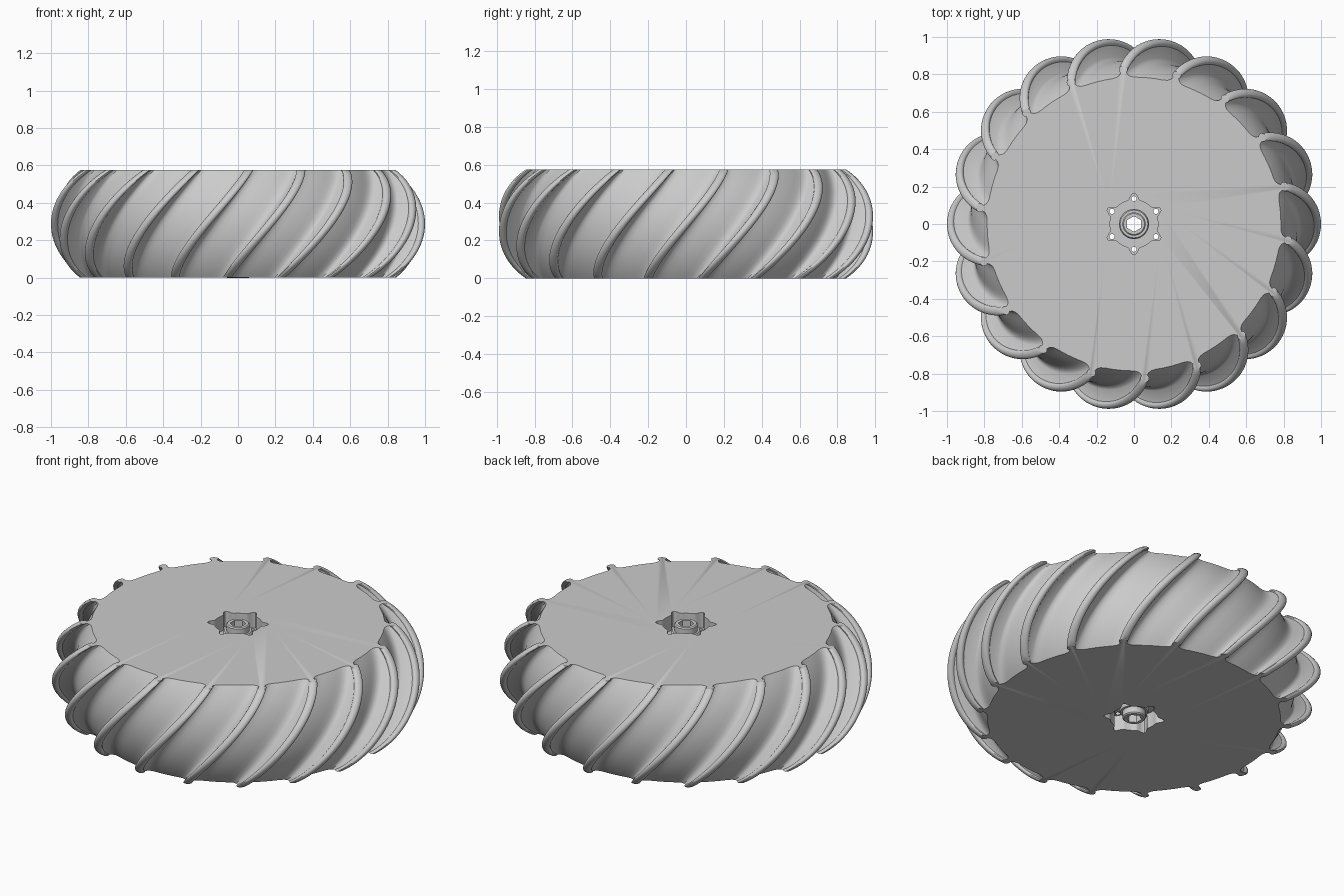
import bpy, bmesh
from math import sin, cos, pi, sqrt, radians

HEIGHT = 0.575
RIBS = 18
TWIST = radians(28)
LEVELS = 32
PITCH = 2 * pi / RIBS
LEAN = 1.24          # widening of a slanted rib in a level slice

old = bpy.data.objects.get("Cube")
if old:
    bpy.data.objects.remove(old, do_unlink=True)

grey = bpy.data.materials.new("plain grey")
grey.use_nodes = True
colour = (0.6, 0.6, 0.6, 1)
grey.diffuse_color = colour
grey.node_tree.nodes["Principled BSDF"].inputs["Base Color"].default_value = colour


def skin(name, rings):
    """Closed solid from stacked rings of points, with flat end caps."""
    bm = bmesh.new()
    loops = [[bm.verts.new(p) for p in ring] for ring in rings]
    n = len(loops[0])
    for low, high in zip(loops, loops[1:]):
        for i in range(n):
            j = (i + 1) % n
            bm.faces.new((low[i], low[j], high[j], high[i]))
    bm.faces.new(loops[0][::-1])
    bm.faces.new(loops[-1])
    mesh = bpy.data.meshes.new(name)
    bm.to_mesh(mesh)
    bm.free()
    mesh.materials.append(grey)
    ob = bpy.data.objects.new(name, mesh)
    bpy.context.collection.objects.link(ob)
    return ob


def prism(name, outline, z0, z1):
    return skin(name, [[(x, y, z) for x, y in outline] for z in (z0, z1)])


def circle(r, n, cx=0, cy=0, turn=0):
    return [(cx + r * cos(turn + 2 * pi * i / n), cy + r * sin(turn + 2 * pi * i / n))
            for i in range(n)]


def activate(ob):
    bpy.ops.object.select_all(action='DESELECT')
    ob.select_set(True)
    bpy.context.view_layer.objects.active = ob


def cut(ob, cutter):
    mod = ob.modifiers.new("cut", 'BOOLEAN')
    mod.operation = 'DIFFERENCE'
    mod.solver = 'EXACT'
    mod.object = cutter
    activate(ob)
    bpy.ops.object.modifier_apply(modifier=mod.name)
    bpy.data.objects.remove(cutter, do_unlink=True)


def barrel(end, mid, z):
    """Radius at height z on a circular arc bulging from end to mid."""
    half, rise = HEIGHT / 2, mid - end
    r = (half * half + rise * rise) / (2 * rise)
    return mid - r + sqrt(r * r - (z - half) ** 2)


def rib_section(h):
    """Rib slice (sideways, outward): filleted foot, thin web, round bead."""
    web, bead = 0.013, 0.02
    foot = [(0.055, 0), (0.034, 0.004), (0.021, 0.013), (0.015, 0.024), (web, h - 0.036)]
    turns = [radians(-40 + 260 * i / 12) for i in range(13)]
    head = [(bead * cos(a), h - bead + bead * sin(a)) for a in turns]
    return foot + head + [(-x, y) for x, y in reversed(foot)]


# Wheel body with slanted ribs, as one skin
rings = []
for k in range(LEVELS + 1):
    z = HEIGHT * k / LEVELS
    body = barrel(0.785, 0.875, z)
    section = rib_section(barrel(0.848, 1.0, z) - body)
    section.reverse()
    shift = TWIST * (k / LEVELS - 0.5)
    ring = []
    for rib in range(RIBS):
        base = rib * PITCH + shift
        slots = [(x * LEAN / 0.87, body + y) for x, y in section]
        first, last = slots[0][0] + PITCH, slots[-1][0]
        slots += [(last + (first - last) * i / 5, body) for i in range(1, 5)]
        ring += [(r * cos(base + a), r * sin(base + a), z) for a, r in slots]
    rings.append(ring)
wheel = skin("ribbed_wheel", rings)

# Six-lobed pocket through the middle
def lobed(grow):
    pts = []
    for i in range(96):
        a = 2 * pi * i / 96
        r = grow + 0.128 + 0.037 * max(0, -cos(6 * a)) ** 2
        pts.append((r * cos(a), r * sin(a)))
    return pts

cut(wheel, prism("pocket_cutter", lobed(0), -0.1, HEIGHT + 0.1))

# Recessed flange with six bolt holes
flange = prism("hub_flange", lobed(0.002), 0.09, HEIGHT - 0.09)
for i in range(6):
    a = radians(30 + 60 * i)
    hole = circle(0.014, 20, 0.135 * cos(a), 0.135 * sin(a))
    cut(flange, prism("bolt_cutter", hole, -0.1, HEIGHT + 0.1))

# Stepped boss with a hexagonal bore
steps = [(0.08, 0.085), (0.08, 0.11), (0.062, 0.12), (0.062, 0.006), (0.056, 0)]
steps = [(0.08, 0.05), (0.074, 0.04), (0.062, 0.04), (0.062, 0.006), (0.056, 0)]
lower = [(r, z - 0.002) for r, z in reversed(steps)]
upper = [(r, HEIGHT - z) for r, z in steps]
boss = skin("hub_boss", [[(x, y, z) for x, y in circle(r, 40)] for r, z in lower + upper])

for part in (flange, boss):
    cut(part, prism("bore_cutter", circle(0.042, 6, turn=pi / 6), -0.1, HEIGHT + 0.1))

for ob in (wheel, flange, boss):
    activate(ob)
    bpy.ops.object.shade_smooth_by_angle(angle=radians(35))
